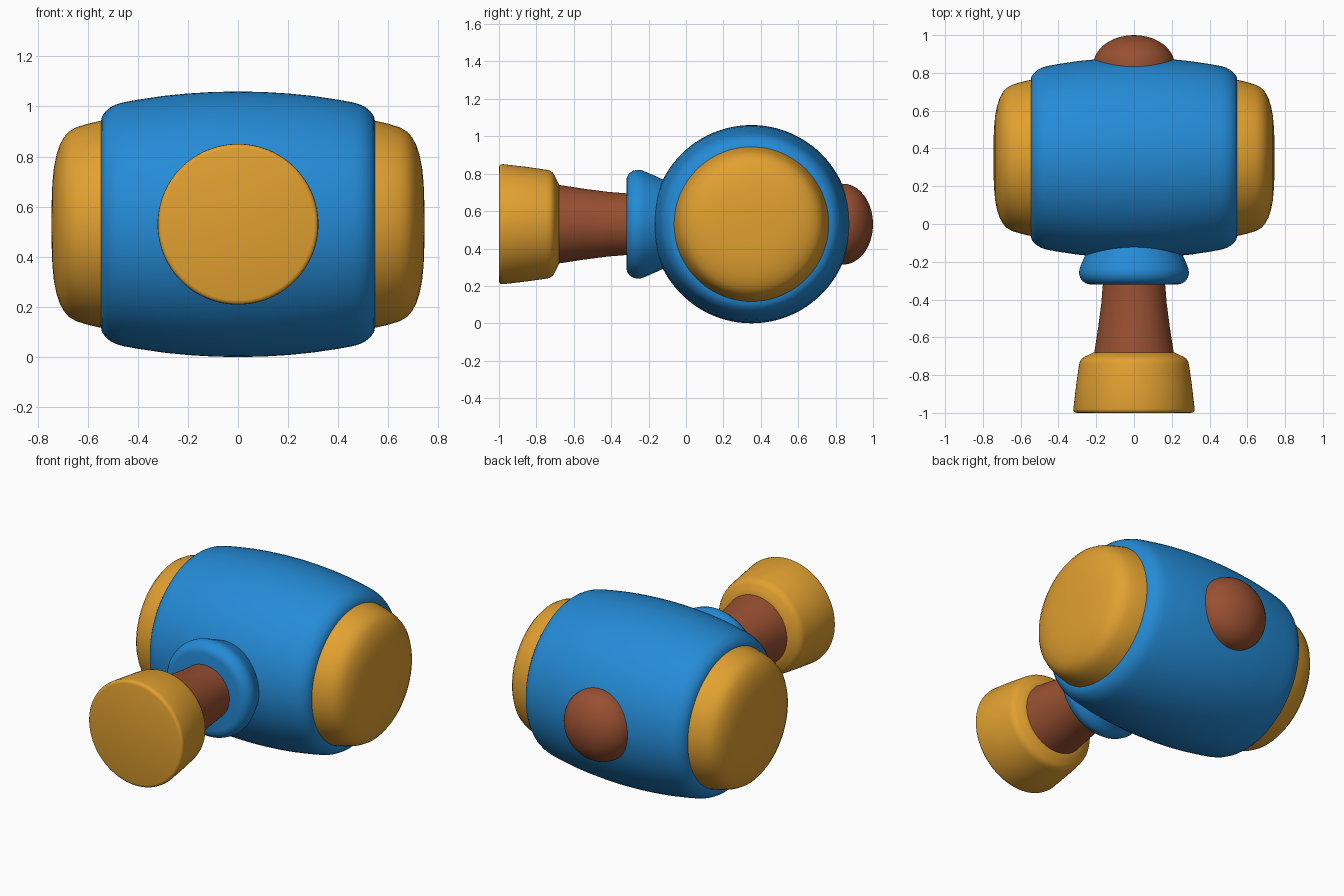
import bpy, bmesh, math

if "Cube" in bpy.data.objects:
    bpy.data.objects.remove(bpy.data.objects["Cube"])

HEAD_Y, MID_Z = 0.35, 0.53


def material(name, rgb):
    m = bpy.data.materials.new(name)
    m.diffuse_color = (*rgb, 1)
    m.use_nodes = True
    m.node_tree.nodes["Principled BSDF"].inputs["Base Color"].default_value = m.diffuse_color
    return m


BLUE = material("blue", (0.018, 0.26, 0.68))
GOLD = material("golden yellow", (0.76, 0.355, 0.03))
BROWN = material("brown", (0.315, 0.08, 0.031))


def lathe(name, profile, axis, mat, n=96):
    """Revolve (position, radius) points about the head (x) or handle (y) axis."""
    bm = bmesh.new()
    rings = []
    for p, r in profile:
        ring = []
        for i in range(n if r > 0 else 1):
            a = 2 * math.pi * i / n
            u, w = r * math.cos(a), r * math.sin(a)
            co = (p, HEAD_Y + u, MID_Z + w) if axis == 'x' else (u, p, MID_Z + w)
            ring.append(bm.verts.new(co))
        rings.append(ring)
    for a, b in zip(rings, rings[1:]):
        for i in range(n):
            j = (i + 1) % n
            q = [a[i % len(a)], a[j % len(a)], b[j % len(b)], b[i % len(b)]]
            bm.faces.new(list(dict.fromkeys(q)))
    bmesh.ops.recalc_face_normals(bm, faces=bm.faces)
    me = bpy.data.meshes.new(name)
    bm.to_mesh(me)
    bm.free()
    me.materials.append(mat)
    ob = bpy.data.objects.new(name, me)
    bpy.context.collection.objects.link(ob)
    bpy.ops.object.select_all(action='DESELECT')
    ob.select_set(True)
    bpy.context.view_layer.objects.active = ob
    bpy.ops.object.shade_smooth_by_angle(angle=math.radians(40))
    return ob


# Barrel-shaped head, half profile mirrored in x
half = [(0, 0.53), (0.1, 0.528), (0.2, 0.522), (0.3, 0.512), (0.4, 0.497),
        (0.46, 0.486), (0.487, 0.478), (0.51, 0.466), (0.53, 0.449),
        (0.543, 0.43), (0.548, 0.405), (0.548, 0)]
lathe("hammer_head", [(-x, r) for x, r in half[:0:-1]] + half, 'x', BLUE)

# Striking caps on both ends
cap = [(0.53, 0), (0.53, 0.416), (0.548, 0.413), (0.6, 0.401), (0.645, 0.387),
       (0.675, 0.37), (0.695, 0.347), (0.712, 0.315), (0.725, 0.275), (0.735, 0.225),
       (0.741, 0.16), (0.744, 0.08), (0.745, 0)]
for side, s in (("right", 1), ("left", -1)):
    lathe("striking_cap_" + side, [(s * x, r) for x, r in cap], 'x', GOLD)

# Collar where the handle enters the head
lathe("handle_collar", [(-0.319, 0), (-0.319, 0.235), (-0.315, 0.255), (-0.303, 0.272),
                        (-0.285, 0.285), (-0.262, 0.291), (-0.24, 0.289), (-0.215, 0.28),
                        (-0.16, 0.256), (-0.1, 0.228), (0, 0.19), (0, 0)], 'y', BLUE)

# Tapered handle
lathe("handle", [(-0.72, 0), (-0.72, 0.216), (-0.68, 0.21), (-0.55, 0.19),
                 (-0.42, 0.173), (-0.32, 0.165), (-0.1, 0.16), (-0.1, 0)], 'y', BROWN)

# Rounded handle tip poking out behind the head
tip = [(0.76, 0), (0.76, 0.22), (0.84, 0.216)]
tip += [(0.84 + 0.16 * math.sin(t), 0.216 * math.cos(t))
        for t in (math.pi / 2 * k / 10 for k in range(1, 10))] + [(1.0, 0)]
lathe("handle_tip", tip, 'y', BROWN)

# Pommel at the front end
lathe("pommel", [(-1, 0), (-1, 0.303), (-0.997, 0.313), (-0.99, 0.319), (-0.978, 0.321),
                 (-0.85, 0.306), (-0.745, 0.291), (-0.727, 0.286), (-0.713, 0.277),
                 (-0.703, 0.262), (-0.692, 0.238), (-0.68, 0.215), (-0.68, 0)], 'y', GOLD)
